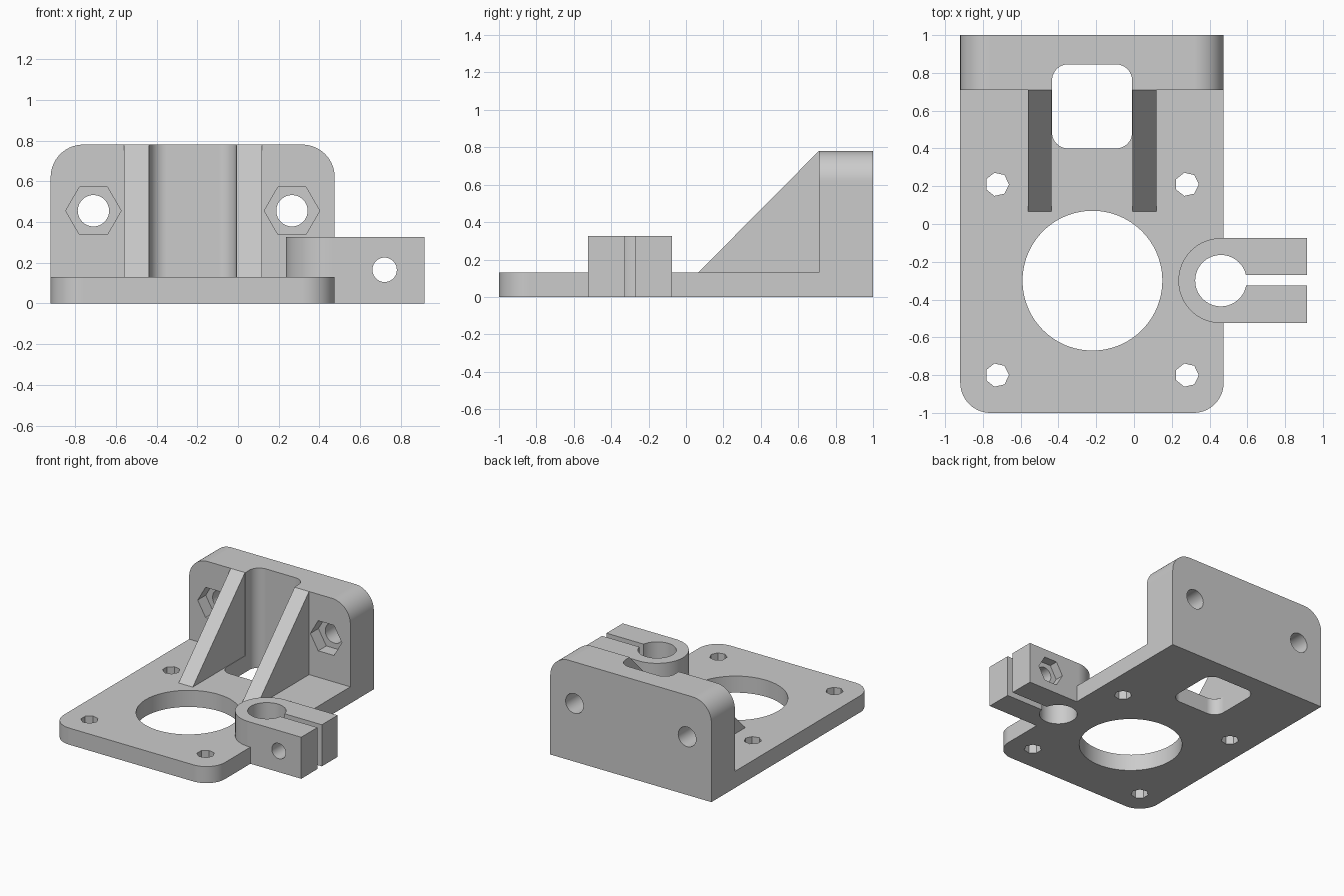
import bpy, bmesh, math

cube = bpy.data.objects.get("Cube")
if cube:
    bpy.data.objects.remove(cube, do_unlink=True)

grey = bpy.data.materials.new("plain grey")
grey.use_nodes = True
grey.diffuse_color = (0.6, 0.6, 0.6, 1)
grey.node_tree.nodes["Principled BSDF"].inputs["Base Color"].default_value = (0.6, 0.6, 0.6, 1)


def arc(cx, cy, r, start, end, steps):
    """Points on an arc, angles in degrees."""
    angles = [math.radians(start + (end - start) * i / steps) for i in range(steps + 1)]
    return [(cx + r * math.cos(a), cy + r * math.sin(a)) for a in angles]


def ring(cx, cy, r, sides=64):
    return arc(cx, cy, r, 0, 360, sides)[:-1]


def rounded(x0, y0, x1, y1, radii):
    """Rectangle with its own radius per corner, counter-clockwise from lower left."""
    points = []
    corners = [(x0, y0, 1, 1), (x1, y0, -1, 1), (x1, y1, -1, -1), (x0, y1, 1, -1)]
    for i, ((x, y, sx, sy), r) in enumerate(zip(corners, radii)):
        if r:
            points += arc(x + sx * r, y + sy * r, r, 180 + 90 * i, 270 + 90 * i, 14)
        else:
            points.append((x, y))
    return points


def prism(name, profile, axis, low, high):
    """Extrude a flat profile along the given axis."""
    place = {"X": lambda a, b, t: (t, a, b),
             "Y": lambda a, b, t: (a, t, b),
             "Z": lambda a, b, t: (a, b, t)}[axis]
    bm = bmesh.new()
    ends = [[bm.verts.new(place(a, b, t)) for a, b in profile] for t in (low, high)]
    count = len(profile)
    for end in ends:
        bm.faces.new(end)
    for i in range(count):
        j = (i + 1) % count
        bm.faces.new((ends[0][i], ends[0][j], ends[1][j], ends[1][i]))
    bmesh.ops.recalc_face_normals(bm, faces=bm.faces)
    mesh = bpy.data.meshes.new(name)
    bm.to_mesh(mesh)
    bm.free()
    mesh.materials.append(grey)
    obj = bpy.data.objects.new(name, mesh)
    bpy.context.collection.objects.link(obj)
    return obj


def combine(body, tool, operation):
    """Apply one boolean to the body and discard the tool."""
    mod = body.modifiers.new(operation, "BOOLEAN")
    mod.operation = operation
    mod.solver = "EXACT"
    mod.object = tool
    bpy.context.view_layer.objects.active = body
    bpy.ops.object.modifier_apply(modifier=mod.name)
    bpy.data.objects.remove(tool, do_unlink=True)


LEFT, RIGHT = -0.92, 0.475
PLATE, TOP, WALL = 0.13, 0.78, 0.71
BORE_X, MID_Y = 0.46, -0.3
CLAMP_R, CLAMP_TOP, CLAMP_END = 0.225, 0.325, 0.915

# Base plate with rounded front corners
bracket = prism("mounting_bracket", rounded(LEFT, -1, RIGHT, 1, (0.16, 0.16, 0, 0)), "Z", 0, PLATE)

# Upright wall with rounded top corners
parts = [prism("back_wall", rounded(LEFT, 0, RIGHT, TOP, (0, 0, 0.16, 0.16)), "Y", WALL, 1)]

# Sloping gussets, rooted in the plate and wall
slope = [(0.065, 0.05), (0.8, 0.05), (0.8, TOP), (WALL, TOP), (0.065, PLATE)]
for x0, x1 in ((-0.56, -0.437), (-0.007, 0.118)):
    parts.append(prism("gusset", slope, "X", x0, x1))

# Rod clamp with a round inner end
clamp = arc(BORE_X, MID_Y, CLAMP_R, 90, 270, 40)
clamp += [(CLAMP_END, MID_Y - CLAMP_R), (CLAMP_END, MID_Y + CLAMP_R)]
parts.append(prism("rod_clamp", clamp, "Z", 0, CLAMP_TOP))

for part in parts:
    combine(bracket, part, "UNION")

# Large opening, belt slot, clamp bore and clamp slit
cutters = [
    prism("large_opening", ring(-0.22, MID_Y, 0.37, 96), "Z", -0.1, 0.5),
    prism("belt_slot", rounded(-0.434, 0.4, -0.01, 0.845, (0.085,) * 4), "Z", -0.1, 1),
    prism("clamp_bore", ring(BORE_X, MID_Y, 0.136), "Z", -0.1, 0.5),
    prism("clamp_slit", rounded(BORE_X, -0.325, 1, -0.27, (0,) * 4), "Z", -0.1, 0.5),
]

# Seven-sided screw holes at the plate corners
for x in (-0.725, 0.28):
    for y in (-0.8, 0.21):
        cutters.append(prism("screw_hole", ring(x, y, 0.063, 7), "Z", -0.1, 0.3))

# Wall bolt holes with hexagonal nut pockets in front
for x in (-0.71, 0.265):
    cutters.append(prism("wall_bolt_hole", ring(x, 0.455, 0.077, 48), "Y", 0.6, 1.1))
    cutters.append(prism("wall_nut_pocket", ring(x, 0.455, 0.136, 6), "Y", 0.6, WALL + 0.1))

# Clamp bolt hole with a nut pocket behind
cutters.append(prism("clamp_bolt_hole", ring(0.72, 0.165, 0.06, 40), "Y", -0.6, 0))
cutters.append(prism("clamp_nut_pocket", ring(0.72, 0.165, 0.11, 6), "Y", -0.145, 0))

for cutter in cutters:
    combine(bracket, cutter, "DIFFERENCE")

# Smooth curved faces, keep edges crisp
bpy.ops.object.select_all(action="DESELECT")
bracket.select_set(True)
bpy.context.view_layer.objects.active = bracket
bpy.ops.object.shade_smooth_by_angle(angle=math.radians(30))
weighted = bracket.modifiers.new("even_shading", "WEIGHTED_NORMAL")
weighted.keep_sharp = True
